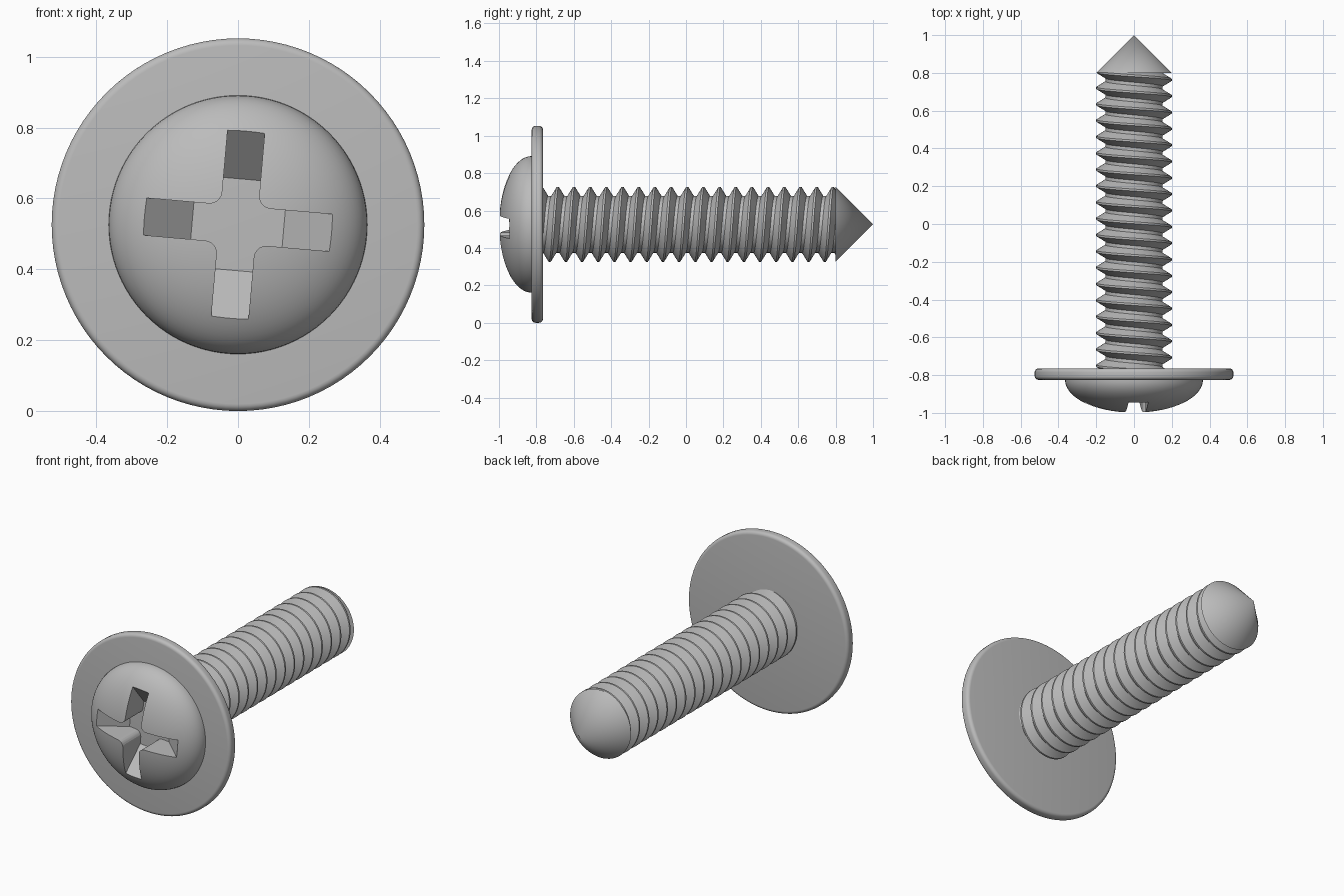
import bpy, bmesh
from math import sin, cos, pi, radians
from mathutils import Matrix, Vector

AXIS_Z = 0.526

if "Cube" in bpy.data.objects:
    bpy.data.objects.remove(bpy.data.objects["Cube"])

steel = bpy.data.materials.new("steel grey")
steel.use_nodes = True
GREY = (0.5, 0.5, 0.5, 1)
steel.diffuse_color = GREY
steel.node_tree.nodes["Principled BSDF"].inputs["Base Color"].default_value = GREY


def finish(name, bm, smooth=True):
    """Turn a bmesh into an object lying on the screw's axis."""
    bmesh.ops.remove_doubles(bm, verts=bm.verts, dist=1e-5)
    bmesh.ops.recalc_face_normals(bm, faces=bm.faces)
    mesh = bpy.data.meshes.new(name)
    bm.to_mesh(mesh)
    bm.free()
    mesh.materials.append(steel)
    obj = bpy.data.objects.new(name, mesh)
    obj.location.z = AXIS_Z
    bpy.context.collection.objects.link(obj)
    if smooth:
        shade(obj)
    return obj


def shade(obj):
    bpy.ops.object.select_all(action='DESELECT')
    obj.select_set(True)
    bpy.context.view_layer.objects.active = obj
    bpy.ops.object.shade_smooth_by_angle(angle=radians(30))


def lathe(name, profile, steps=96):
    """Spin (radius, y) points round the y axis."""
    bm = bmesh.new()
    verts = [bm.verts.new((r, y, 0)) for r, y in profile]
    edges = [bm.edges.new(pair) for pair in zip(verts, verts[1:])]
    bmesh.ops.spin(bm, geom=verts + edges, cent=(0, 0, 0), axis=(0, 1, 0),
                   angle=2 * pi, steps=steps, use_duplicate=False)
    return finish(name, bm)


# Flange with rounded rim
R, FRONT, BACK, F = 0.526, -0.825, -0.765, 0.02
arc = [i * pi / 10 for i in range(6)]
rim = [(R - F + F * sin(a), FRONT + F - F * cos(a)) for a in arc]
rim += [(R - F + F * cos(a), BACK - F + F * sin(a)) for a in arc]
lathe("flange", [(0, FRONT)] + rim + [(0, BACK)])

# Domed head
dome = [(0.365 * sin(i * pi / 36), FRONT - 0.175 * cos(i * pi / 36)) for i in range(19)]
head = lathe("head", dome + [(0.365, -0.77), (0, -0.77)])

# Cross recess: filleted cross outline whose arms shorten with depth
W, FIL = 0.0525, 0.035


def cross_ring(bm, length, y):
    quarter = [Vector((-W, length)), Vector((W, length))]
    centre = Vector((W + FIL, W + FIL))
    quarter += [centre - FIL * Vector((cos(a), sin(a))) for a in arc]
    ring = []
    for q in range(4):
        turn = Matrix.Rotation(-q * pi / 2 - radians(5), 2)
        for p in quarter:
            x, z = turn @ p
            ring.append(bm.verts.new((x, y, z)))
    return ring


bm = bmesh.new()
outer = cross_ring(bm, 0.44, -1.1)
inner = cross_ring(bm, 0.09, -0.79)
for i in range(len(outer)):
    j = (i + 1) % len(outer)
    bm.faces.new((outer[i], outer[j], inner[j], inner[i]))
bm.faces.new(outer)
bm.faces.new(inner)
cutter = finish("recess_cutter", bm, smooth=False)
cutter.hide_render = True

cut = head.modifiers.new("recess", 'BOOLEAN')
cut.operation = 'DIFFERENCE'
cut.solver = 'EXACT'
cut.object = cutter
bpy.context.view_layer.objects.active = head
bpy.ops.object.modifier_apply(modifier=cut.name)
bpy.data.objects.remove(cutter)
shade(head)

# Threaded shank: helical profile of crest, flank, root, flank
PITCH, CREST, ROOT, SEG = 0.0865, 0.2, 0.152, 64
shape = [(-0.06, CREST), (0.06, CREST), (0.4, ROOT), (0.6, ROOT)]
bm = bmesh.new()
rows = []
for j in range(SEG + 1):
    a = 2 * pi * j / SEG
    rows.append([bm.verts.new((r * cos(a), -0.707 + PITCH * (t + f + j / SEG), r * sin(a)))
                 for t in range(-4, 21) for f, r in shape])
for a, b in zip(rows, rows[1:]):
    for k in range(len(a) - 1):
        bm.faces.new((a[k], a[k + 1], b[k + 1], b[k]))
bmesh.ops.remove_doubles(bm, verts=bm.verts, dist=1e-5)
for y, side in ((-0.78, -1), (0.801, 1)):
    bmesh.ops.bisect_plane(bm, geom=bm.verts[:] + bm.edges[:] + bm.faces[:],
                           plane_co=(0, y, 0), plane_no=(0, side, 0), clear_outer=True)
bmesh.ops.holes_fill(bm, edges=[e for e in bm.edges if e.is_boundary])
finish("threaded_shank", bm)

# Pointed tip
lathe("tip", [(0, 0.8), (CREST, 0.8), (0, 1.0)], 64)
